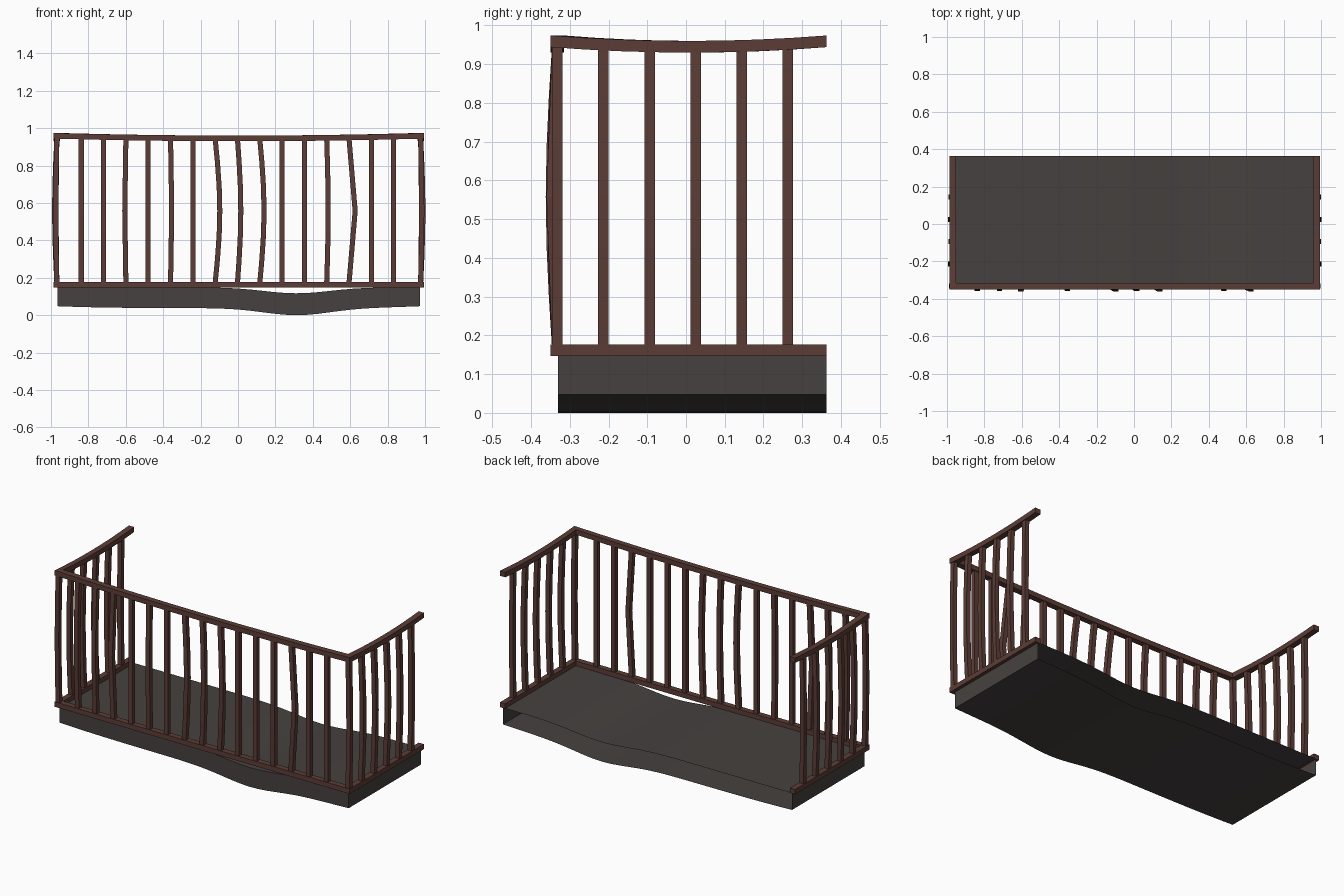
import bpy, bmesh, math
from mathutils import Vector

if "Cube" in bpy.data.objects:
    bpy.data.objects.remove(bpy.data.objects["Cube"])

CX, BACK = 0.004, 0.363      # slight sideways offset of the whole, back edge


def material(name, rgb):
    m = bpy.data.materials.new(name)
    m.diffuse_color = (*rgb, 1)
    m.use_nodes = True
    m.node_tree.nodes["Principled BSDF"].inputs["Base Color"].default_value = m.diffuse_color
    return m


IRON = material("rusty_iron", (0.105, 0.046, 0.037))
STONE = material("dark_slab", (0.06, 0.053, 0.05))


def finish(bm, name, mat, smooth=False):
    bmesh.ops.recalc_face_normals(bm, faces=bm.faces[:])
    bmesh.ops.translate(bm, verts=bm.verts[:], vec=(CX, 0, 0))
    me = bpy.data.meshes.new(name)
    bm.to_mesh(me)
    bm.free()
    ob = bpy.data.objects.new(name, me)
    bpy.context.collection.objects.link(ob)
    me.materials.append(mat)
    if smooth:
        bpy.ops.object.select_all(action='DESELECT')
        ob.select_set(True)
        bpy.context.view_layer.objects.active = ob
        bpy.ops.object.shade_smooth_by_angle(angle=math.radians(40))
    return ob


def skin(bm, rings):
    """Join closed rings of points into a capped tube."""
    vs = [[bm.verts.new(p) for p in r] for r in rings]
    n = len(vs[0])
    for a, b in zip(vs, vs[1:]):
        for i in range(n):
            j = (i + 1) % n
            bm.faces.new((a[i], a[j], b[j], b[i]))
    bm.faces.new(vs[0])
    bm.faces.new(vs[-1])


# Sagging slab: hollow shell, open at the back
def dip(x):
    return math.exp(-((x - 0.31) / 0.25) ** 2)


def slab_ring(x):
    top = 0.149 - 0.032 * dip(x)
    bot = 0.048 - 0.010 * (1 - (x / 0.97) ** 4) - 0.038 * dip(x)
    return [(x, BACK, bot), (x, -0.33, bot), (x, -0.33, top), (x, BACK, top)]


bm = bmesh.new()
N = 32
rows = [[bm.verts.new(p) for p in slab_ring(-0.97 + 1.94 * k / N)] for k in range(N + 1)]
for a, b in zip(rows, rows[1:]):
    for i in range(3):
        bm.faces.new((a[i], a[i + 1], b[i + 1], b[i]))
bm.faces.new(rows[0])
bm.faces.new(rows[-1])
finish(bm, "balcony_slab", STONE, smooth=True)


# U-shaped rails, mitred at the front corners, sagging along each side
def rail(name, z0, sag):
    rings = []

    def add(o, i, t):
        z = z0 - sag * (1 - t * t)
        h = 0.015
        rings.append([(*o, z - h), (*o, z + h), (*i, z + h), (*i, z - h)])

    S = 8
    ts = [-1 + 2 * k / S for k in range(S + 1)]
    for t in ts[:-1]:
        f = (1 - t) / 2
        add((-0.99, -0.35 + (BACK + 0.35) * f), (-0.955, -0.315 + (BACK + 0.315) * f), t)
    for t in ts:
        add((0.99 * t, -0.35), (0.955 * t, -0.315), t)
    for t in ts[1:]:
        f = (1 + t) / 2
        add((0.99, -0.35 + (BACK + 0.35) * f), (0.955, -0.315 + (BACK + 0.315) * f), t)
    bm = bmesh.new()
    skin(bm, rings)
    finish(bm, name, IRON)


rail("bottom_rail", 0.162, 0)
rail("top_rail", 0.959, 0.014)


# Square bars, bent at mid height by (bx, by); kinked or evenly bowed
def bar(name, x, y, bx=0.0, by=0.0, kink=False):
    h = 0.0135
    rings = []
    for k in range(7):
        t = k / 6
        w = 1 - abs(2 * t - 1) if kink else math.sin(math.pi * t)
        c = Vector((x + bx * w, y + by * w, 0.17 + 0.775 * t))
        rings.append([c + Vector((sx * h, sy * h, 0))
                      for sx, sy in ((-1, -1), (1, -1), (1, 1), (-1, 1))])
    bm = bmesh.new()
    skin(bm, rings)
    finish(bm, name, IRON)


# Front balusters: sideways and outward bends in order from left to right
front_bends = [(0, -.012), (0, -.012), (-.006, -.014), (0, 0), (.005, -.012),
               (0, 0), (.025, -.014), (.018, -.012), (.023, -.016), (0, 0),
               (0, 0), (.008, -.012), (.033, -.014), (0, 0), (0, 0)]
for k, (bx, by) in enumerate(front_bends):
    bar(f"front_baluster_{k + 1}", -0.842 + 1.67 * k / 14, -0.3325, bx, by, kink=k in (2, 12))

# Corner posts and side balusters, bowing slightly outward
for side, s in (("left", -1), ("right", 1)):
    bar(f"{side}_corner_post", s * 0.9725, -0.3325, s * 0.006, 0)
    for k, b in enumerate((0.012, 0.011, 0.012, 0.010, 0.004)):
        bar(f"{side}_baluster_{k + 1}", s * 0.9725, -0.213 + 0.119 * k, s * b, 0)
